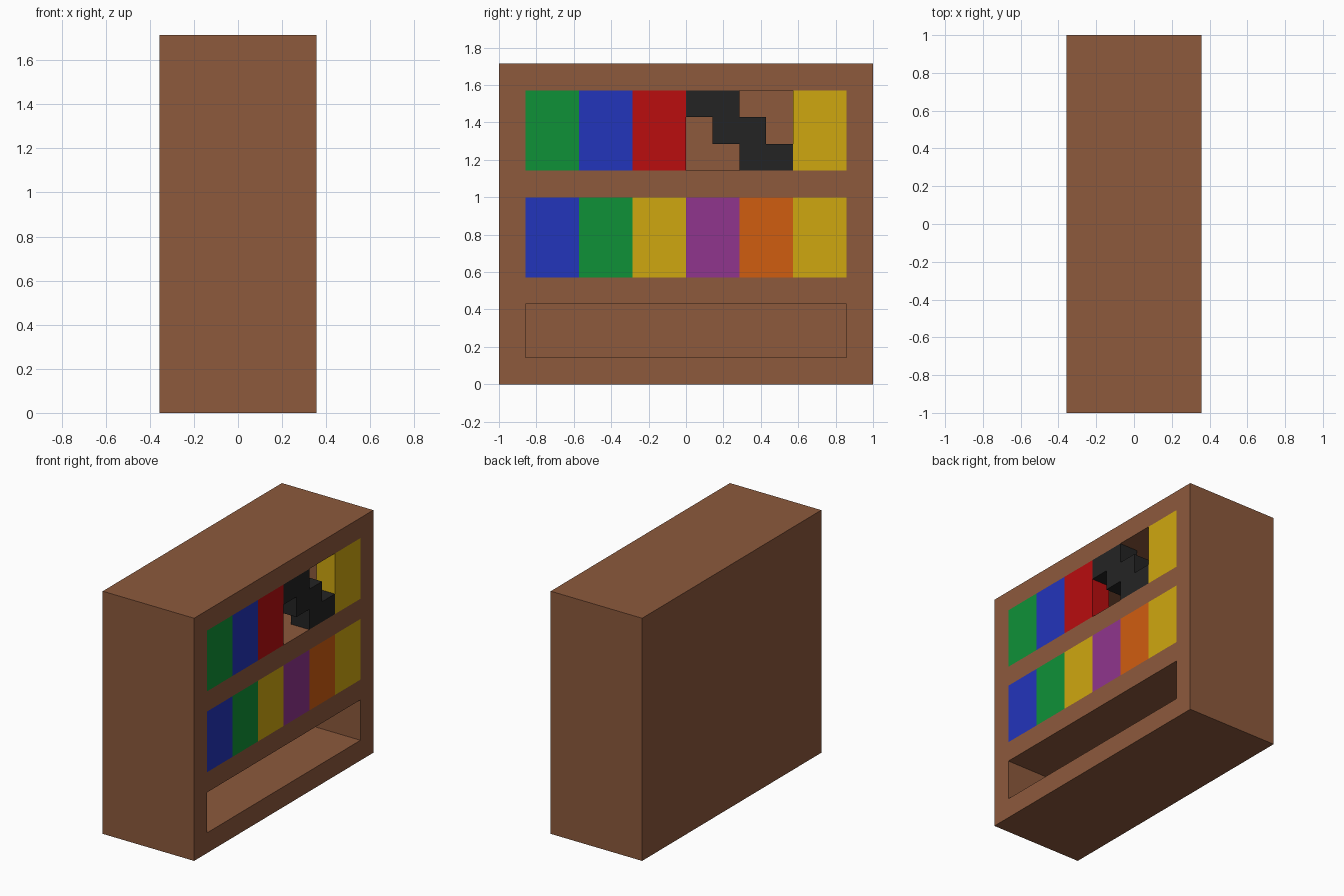
import bpy, bmesh

if "Cube" in bpy.data.objects:
    bpy.data.objects.remove(bpy.data.objects["Cube"])

U = 1 / 7  # one block; the bookcase is 5 x 14 x 12 blocks


def material(name, hex_colour):
    def lin(c):
        c /= 255
        return c / 12.92 if c <= 0.04045 else ((c + 0.055) / 1.055) ** 2.4
    rgb = [min(1, 1.08 * lin(int(hex_colour[i:i + 2], 16))) for i in (0, 2, 4)]
    m = bpy.data.materials.new(name)
    m.diffuse_color = (*rgb, 1)
    m.use_nodes = True
    m.node_tree.nodes["Principled BSDF"].inputs["Base Color"].default_value = m.diffuse_color
    return m


MATS = {n: material(n, h) for n, h in {
    "brown": "88563a", "green": "0e8c35", "blue": "2132b5", "red": "b30c0e",
    "yellow": "c8a20f", "purple": "8b3388", "orange": "c95a0f",
    "black": "222222"}.items()}


def block(name, colour, x, y, z):
    """Box spanning (min, max) ranges given in blocks."""
    bm = bmesh.new()
    bmesh.ops.create_cube(bm, size=1)
    for v in bm.verts:
        v.co = [U * (r[1] if c > 0 else r[0]) for c, r in zip(v.co, (x, y, z))]
    me = bpy.data.meshes.new(name)
    bm.to_mesh(me)
    bm.free()
    me.materials.append(MATS[colour])
    ob = bpy.data.objects.new(name, me)
    bpy.context.collection.objects.link(ob)
    return ob


# Case with three shelf openings cut from the right side
case = block("bookcase", "brown", (-2.5, 2.5), (-7, 7), (0, 12))
for z in ((1, 3), (4, 7), (8, 11)):
    cutter = block("shelf_cutter", "brown", (-1.5, 3.5), (-6, 6), z)
    cutter.hide_render = True
    mod = case.modifiers.new("opening", "BOOLEAN")
    mod.operation, mod.solver, mod.object = "DIFFERENCE", "EXACT", cutter
    bpy.context.view_layer.objects.active = case
    bpy.ops.object.modifier_apply(modifier=mod.name)
    bpy.data.objects.remove(cutter)

# Upright books, flush with the case
FRONT = (1.5, 2.5)
ROWS = {8: ("green", "blue", "red", None, "yellow_gap", "yellow"),
        4: ("blue", "green", "yellow", "purple", "orange", "yellow")}
for z, row in ROWS.items():
    for i, colour in enumerate(row):
        if colour in MATS:
            block(colour + "_book", colour, FRONT, (-6 + 2 * i, -4 + 2 * i), (z, z + 3))

# Leaning black book: one stepped profile pushed back one block
profile = [(0, 11), (0, 10), (1, 10), (1, 9), (2, 9), (2, 8),
           (4, 8), (4, 9), (3, 9), (3, 10), (2, 10), (2, 11)]
bm = bmesh.new()
face = bm.faces.new([bm.verts.new((FRONT[1] * U, y * U, z * U)) for y, z in profile])
ext = bmesh.ops.extrude_face_region(bm, geom=[face], use_keep_orig=True)
bmesh.ops.translate(bm, vec=(-U, 0, 0),
                    verts=[g for g in ext["geom"] if isinstance(g, bmesh.types.BMVert)])
bmesh.ops.recalc_face_normals(bm, faces=bm.faces)
me = bpy.data.meshes.new("leaning_book")
bm.to_mesh(me)
bm.free()
me.materials.append(MATS["black"])
bpy.context.collection.objects.link(bpy.data.objects.new("leaning_book", me))
